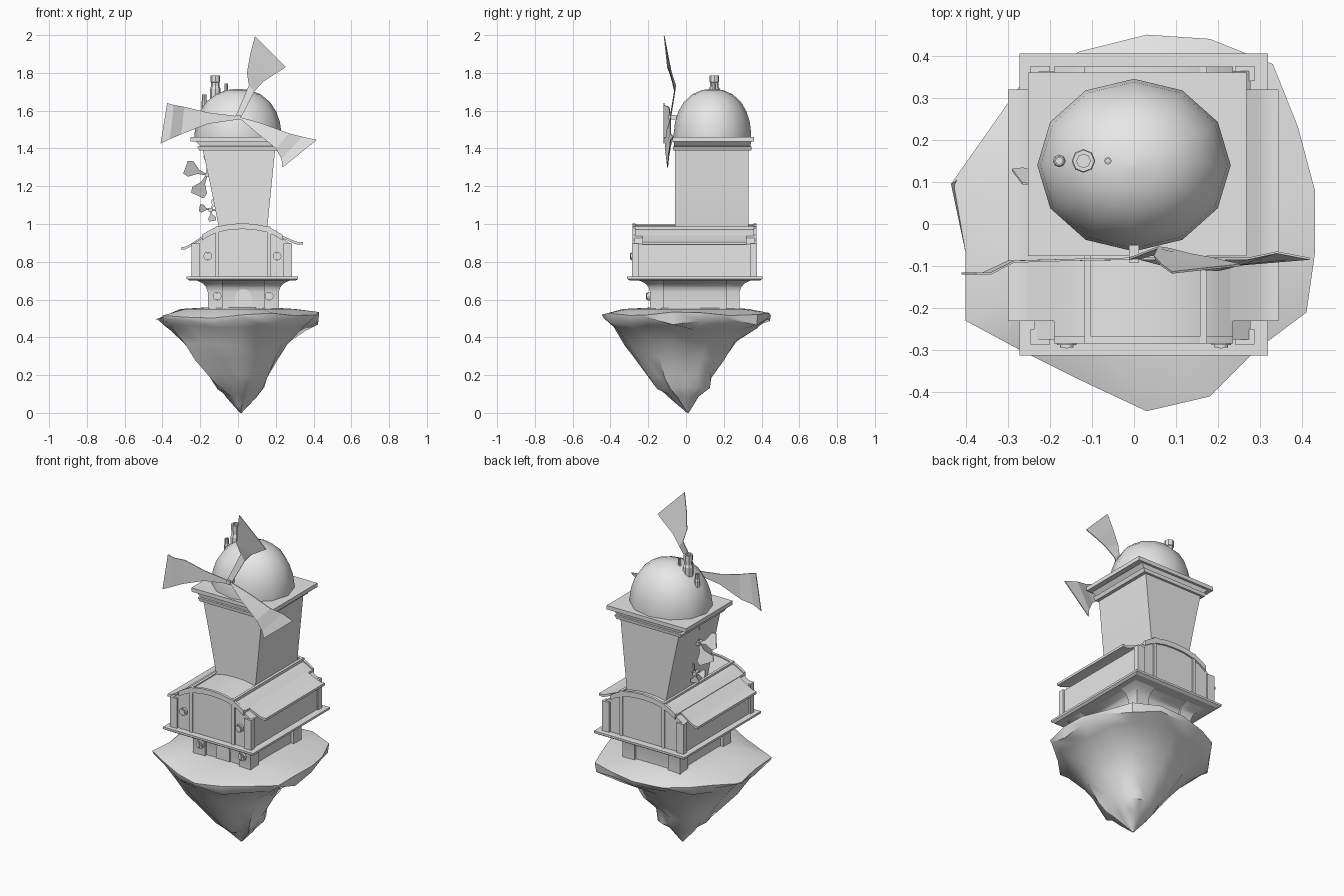
import bpy, math, random
from mathutils import Vector

if "Cube" in bpy.data.objects:
    bpy.data.objects.remove(bpy.data.objects["Cube"])
random.seed(4)

stone = bpy.data.materials.new("light_grey")
stone.diffuse_color = (0.8, 0.8, 0.8, 1)
stone.use_nodes = True
stone.node_tree.nodes["Principled BSDF"].inputs["Base Color"].default_value = stone.diffuse_color


def make(name, verts, faces, smooth=None):
    me = bpy.data.meshes.new(name)
    me.from_pydata([tuple(v) for v in verts], [], faces)
    me.materials.append(stone)
    ob = bpy.data.objects.new(name, me)
    bpy.context.collection.objects.link(ob)
    bpy.context.view_layer.objects.active = ob
    for o in bpy.context.selected_objects:
        o.select_set(False)
    ob.select_set(True)
    bpy.ops.object.mode_set(mode='EDIT')
    bpy.ops.mesh.select_all(action='SELECT')
    bpy.ops.mesh.normals_make_consistent(inside=False)
    bpy.ops.object.mode_set(mode='OBJECT')
    if smooth:
        bpy.ops.object.shade_smooth_by_angle(angle=math.radians(smooth))
    return ob


def loft(name, rings, smooth=None):
    """Skin a stack of equally sized rings and cap both ends."""
    n = len(rings[0])
    faces = [(i * n + j, i * n + (j + 1) % n, (i + 1) * n + (j + 1) % n, (i + 1) * n + j)
             for i in range(len(rings) - 1) for j in range(n)]
    faces += [tuple(range(n)), tuple(range((len(rings) - 1) * n, len(rings) * n))]
    return make(name, [v for r in rings for v in r], faces, smooth)


def rect(x0, x1, y0, y1, z):
    return [(x0, y0, z), (x1, y0, z), (x1, y1, z), (x0, y1, z)]


def box(name, x0, x1, y0, y1, z0, z1):
    return loft(name, [rect(x0, x1, y0, y1, z0), rect(x0, x1, y0, y1, z1)])


def prism(name, profile, y0, y1, smooth=None):
    return loft(name, [[(x, y, z) for x, z in profile] for y in (y0, y1)], smooth)


def sheet(name, curve, thick, y0, y1):
    """Curved roof panel: an x-z curve given thickness downward."""
    return prism(name, curve + [(x, z - thick) for x, z in reversed(curve)], y0, y1, 40)


def turned(name, x, y, profile, n, sx=1.0, sy=1.0, smooth=None):
    return loft(name, [[(x + r * sx * math.sin(2 * math.pi * k / n),
                         y + r * sy * math.cos(2 * math.pi * k / n), z)
                        for k in range(n)] for r, z in profile], smooth)


# Floating island: rim outline shrunk down through the cross-sections
rim = [(.03, .45), (.18, .44), (.33, .38), (.39, .23), (.43, .08), (.43, -.07), (.41, -.21),
       (.29, -.30), (.18, -.41), (.03, -.445), (-.13, -.37), (-.27, -.30), (-.40, -.23),
       (-.40, -.07), (-.435, .095), (-.34, .23), (-.27, .33), (-.13, .41)]
levels = [(-.06, .10, -.09, .07, .09), (-.115, .14, -.16, .13, .14), (-.165, .16, -.205, .14, .2),
          (-.24, .21, -.275, .2, .29), (-.3, .255, -.33, .27, .37), (-.39, .37, -.40, .38, .45)]
rings = [[(.015, .01, 0)] * len(rim)]
rings[0] = [(.015 + x * .01, .01 + y * .01, 0) for x, y in rim]
for x0, x1, y0, y1, z in levels:
    rings.append([((x0 + x1) / 2 + x / .433 * (x1 - x0) / 2 * random.uniform(.95, 1.03),
                   (y0 + y1) / 2 + y / .447 * (y1 - y0) / 2 * random.uniform(.95, 1.03),
                   z + random.uniform(-.015, .015)) for x, y in rim])
rings.append([(x * .985, y * .985, .485 + .02 * math.sin(k * 2.3)) for k, (x, y) in enumerate(rim)])
rings.append([(x, y, .515 + .025 * x + .01 * math.sin(k * 1.7)) for k, (x, y) in enumerate(rim)])
rings.append([(x * .7, y * .75, .55) for x, y in rim])
rings.append([(x * .4, y * .4, .558) for x, y in rim])
loft("island", rings, 45)

# Ground floor: flared core with four flared corner buttresses
CX, CY = .028, .047
flare = [(.54, 0), (.64, 0), (.665, .008), (.685, .025), (.702, .06)]
loft("ground_floor", [rect(CX - .17 - f, CX + .17 + f, CY - .222 - f, CY + .222 + f, z)
                      for z, f in flare], 40)
for sx in (-1, 1):
    for sy in (-1, 1):
        loft("corner_buttress",
             [rect(*sorted((CX + sx * .11, CX + sx * (.188 + f))),
                   *sorted((CY + sy * .165, CY + sy * (.237 + f))), z) for z, f in flare], 40)

# Arched door
arch = [(.045 * math.cos(math.pi * k / 8), .61 + .045 * math.sin(math.pi * k / 8)) for k in range(9)]
arch = [(CX + x, z) for x, z in [(.045, .55)] + arch + [(-.045, .55)]]
prism("door", arch, -.182, -.17)

# Floor slab
loft("floor_slab", [rect(-.255, .305, -.297, .39, .70), rect(-.272, .318, -.312, .405, .71),
                    rect(-.272, .318, -.312, .405, .722)])

# Upper storey with arched gables
middle = [(-.19, .937), (-.15, .962), (-.11, .98), (-.04, .994), (.022, .997),
          (.085, .994), (.155, .98), (.195, .962), (.235, .937)]
wall = [(-.237, .72), (-.237, .895)] + [(x, z - .012) for x, z in middle] + [(.277, .895), (.277, .72)]
prism("upper_storey", wall, -.274, .364)
for y0, y1 in ((-.286, -.25), (.34, .376)):
    for x0, x1 in ((-.246, -.20), (.24, .286)):
        box("corner_post", x0, x1, y0, y1, .72, .898)
    for x in (-.11, .165):
        box("gable_post", x - .009, x + .009, y0 + .004, y1 - .004, .72, .972)

# Roof: raised middle panel, its ribs, and lower eaves on both sides
sheet("roof_middle", middle, .014, -.28, .37)
for x in (-.11, .165):
    box("roof_rib", x - .008, x + .008, -.284, .374, .965, .988)
eave = [(-.30, .877), (-.275, .881), (-.25, .895), (-.215, .918), (-.17, .947)]
sheet("left_eave", eave, .014, -.23, .32)
sheet("right_eave", [(.044 - x, z + .028 * (-.17 - x) / .13) for x, z in reversed(eave)], .014, -.23, .32)
for y0 in (-.284, .358):
    sheet("gable_trim", [(x, z + .006) for x, z in middle], .03, y0, y0 + .016)

# Round windows
for x, z, y in ((-.16, .83, -.274), (.207, .83, -.274), (-.11, .618, -.19), (.165, .618, -.19)):
    ring = [(x + .023 * math.cos(math.pi * k / 6), z + .023 * math.sin(math.pi * k / 6)) for k in range(12)]
    prism("window_frame", ring, y - .014, y + .01)
    pane = [(x + (px - x) * .7, z + (pz - z) * .7) for px, pz in ring]
    prism("window_pane", pane, y - .019, y)
    box("window_bar", x - .003, x + .003, y - .022, y, z - .017, z + .017)

# Tower widening upward, with cornice and slab
loft("tower", [rect(-.10, .148, -.058, .332, .95), rect(-.105, .157, -.058, .332, 1.0),
               rect(-.145, .177, -.058, .332, 1.2), rect(-.188, .197, -.058, .332, 1.40)], 30)
loft("cornice", [rect(-.205, .215, -.067, .345, 1.39), rect(-.215, .225, -.07, .348, 1.41),
                 rect(-.20, .21, -.062, .34, 1.412), rect(-.225, .235, -.066, .346, 1.437)])
box("tower_slab", -.252, .267, -.076, .36, 1.437, 1.46)

# Dome
turned("dome", 0, .14, [(1, 1.455), (1, 1.48), (.965, 1.54), (.88, 1.595), (.74, 1.645),
                        (.52, 1.687), (.27, 1.709), (.02, 1.716)], 12, .23, .205, 40)

# Chimneys on the dome
turned("large_chimney", -.12, .15, [(.028, 1.60), (.028, 1.715), (.022, 1.73), (.022, 1.75), (.026, 1.752),
                                    (.026, 1.785), (.016, 1.785), (.016, 1.765)], 8)
turned("medium_chimney", -.178, .15, [(.015, 1.56), (.015, 1.65), (.012, 1.655), (.012, 1.685),
                                      (.008, 1.685), (.008, 1.67)], 8)
turned("small_chimney", -.062, .15, [(.009, 1.66), (.009, 1.745), (.005, 1.745), (.005, 1.735)], 8)


def blade(name, pairs, thick=.005):
    """Folded sail from pairs of edge points."""
    loft(name, [[Vector(a), Vector(b), Vector(b) + Vector((0, thick, 0)),
                 Vector(a) + Vector((0, thick, 0))] for a, b in pairs])


# Windmill sails and hub
HUB = ((-.012, -.085, 1.572), (.012, -.085, 1.555))
blade("upper_sail", [HUB, ((.058, -.058, 1.735), (.085, -.062, 1.70)),
                     ((.047, -.08, 1.80), (.135, -.075, 1.755)),
                     ((.065, -.10, 1.90), (.19, -.085, 1.79)),
                     ((.09, -.118, 1.995), (.253, -.10, 1.83))])
blade("left_sail", [HUB, ((-.16, -.088, 1.59), (-.16, -.088, 1.53)),
                    ((-.285, -.092, 1.62), (-.30, -.092, 1.475)),
                    ((-.34, -.12, 1.63), (-.36, -.12, 1.45)),
                    ((-.375, -.12, 1.64), (-.41, -.12, 1.425))])
blade("right_sail", [HUB, ((.12, -.085, 1.535), (.09, -.105, 1.49)),
                     ((.27, -.085, 1.48), (.20, -.112, 1.40)),
                     ((.34, -.07, 1.462), (.23, -.105, 1.345)),
                     ((.417, -.085, 1.445), (.237, -.10, 1.30))])
box("sail_axle", -.012, .012, -.092, -.05, 1.552, 1.576)

# Small fans on the left side of the tower, each held by a strut
for cx, cz, r, angles in ((-.165, 1.26, .12, (160, 245, 75)), (-.145, 1.075, .06, (170, 280, 60))):
    cy = .11
    for a in angles:
        d = Vector((math.cos(math.radians(a)), 0, math.sin(math.radians(a))))
        s = Vector((-d.z, .45, d.x)) * r
        c = Vector((cx, cy, cz))
        blade("small_fan_blade", [(c + d * r * t - s * w, c + d * r * t + s * w)
                                  for t, w in ((.05, .04), (.4, .1), (.75, .36), (1, .3))])
    box("fan_hub", cx - .01, cx + .01, cy - .02, cy + .02, cz - .01, cz + .01)
    box("fan_strut", cx, -.08, cy - .005, cy + .005, cz - .005, cz + .005)
